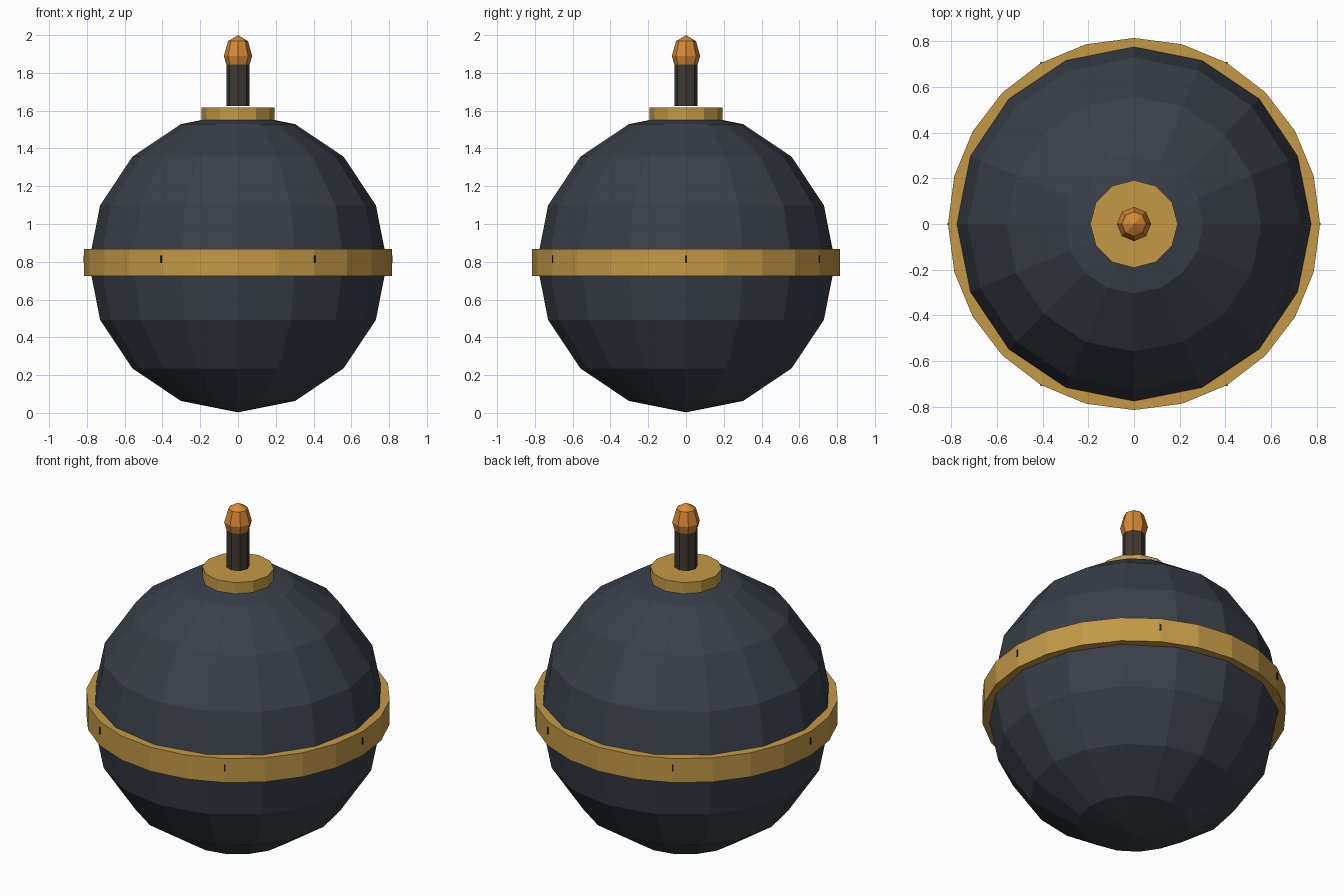
import bpy, math

if "Cube" in bpy.data.objects:
    bpy.data.objects.remove(bpy.data.objects["Cube"])


def mat(name, rgb):
    m = bpy.data.materials.new(name)
    m.diffuse_color = (*rgb, 1)
    m.use_nodes = True
    m.node_tree.nodes["Principled BSDF"].inputs["Base Color"].default_value = m.diffuse_color
    return m


IRON = mat("dark blue iron", (0.042, 0.050, 0.066))
GOLD = mat("brass", (0.55, 0.32, 0.062))
CORD = mat("dark brown cord", (0.050, 0.042, 0.032))
EMBER = mat("orange ember", (0.68, 0.25, 0.036))
MARK = mat("near black", (0.012, 0.014, 0.020))


def lathe(name, profile, sides, material):
    """Spin (radius, z) points around z; radius 0 makes a pole."""
    verts, rings, faces = [], [], []
    for r, z in profile:
        n = 1 if r < 1e-6 else sides
        rings.append([len(verts) + i for i in range(n)])
        verts += [(r * math.cos(math.tau * i / sides),
                   r * math.sin(math.tau * i / sides), z) for i in range(n)]
    for a, b in zip(rings, rings[1:]):
        for i in range(sides):
            j = (i + 1) % sides
            quad = [a[i % len(a)], a[j % len(a)], b[j % len(b)], b[i % len(b)]]
            faces.append(list(dict.fromkeys(quad)))
    if len(rings[0]) > 1:
        faces.append(rings[0][::-1])
    if len(rings[-1]) > 1:
        faces.append(rings[-1])
    me = bpy.data.meshes.new(name)
    me.from_pydata(verts, [], faces)
    me.materials.append(material)
    ob = bpy.data.objects.new(name, me)
    bpy.context.collection.objects.link(ob)
    return ob


def ball(r, h, zc, rings):
    """Profile of a sphere from bottom pole to top pole."""
    return [(r * math.sin(math.pi * k / rings), zc - h * math.cos(math.pi * k / rings))
            for k in range(rings + 1)]


def drum(r, z0, z1):
    return [(r, z0), (r, z1)]


# Body, belt and collar
lathe("body", ball(0.79, 0.793, 0.796, 8), 16, IRON)
lathe("belt", drum(0.815, 0.725, 0.867), 24, GOLD)
lathe("collar", drum(0.192, 1.548, 1.617), 12, GOLD)

# Fuse and glowing tip
lathe("fuse", drum(0.062, 1.626, 1.87), 8, CORD)
lathe("fuse_tip", ball(0.075, 0.11, 1.89, 4), 8, EMBER)

# Six slim studs poking out of the belt
for k in range(6):
    a = math.tau * k / 6
    bpy.ops.mesh.primitive_cube_add(
        size=1, location=(0.813 * math.cos(a), 0.813 * math.sin(a), 0.813),
        rotation=(0, 0, a))
    stud = bpy.context.object
    stud.name = f"belt_stud_{k + 1}"
    stud.scale = (0.009, 0.009, 0.04)
    stud.data.materials.append(MARK)
